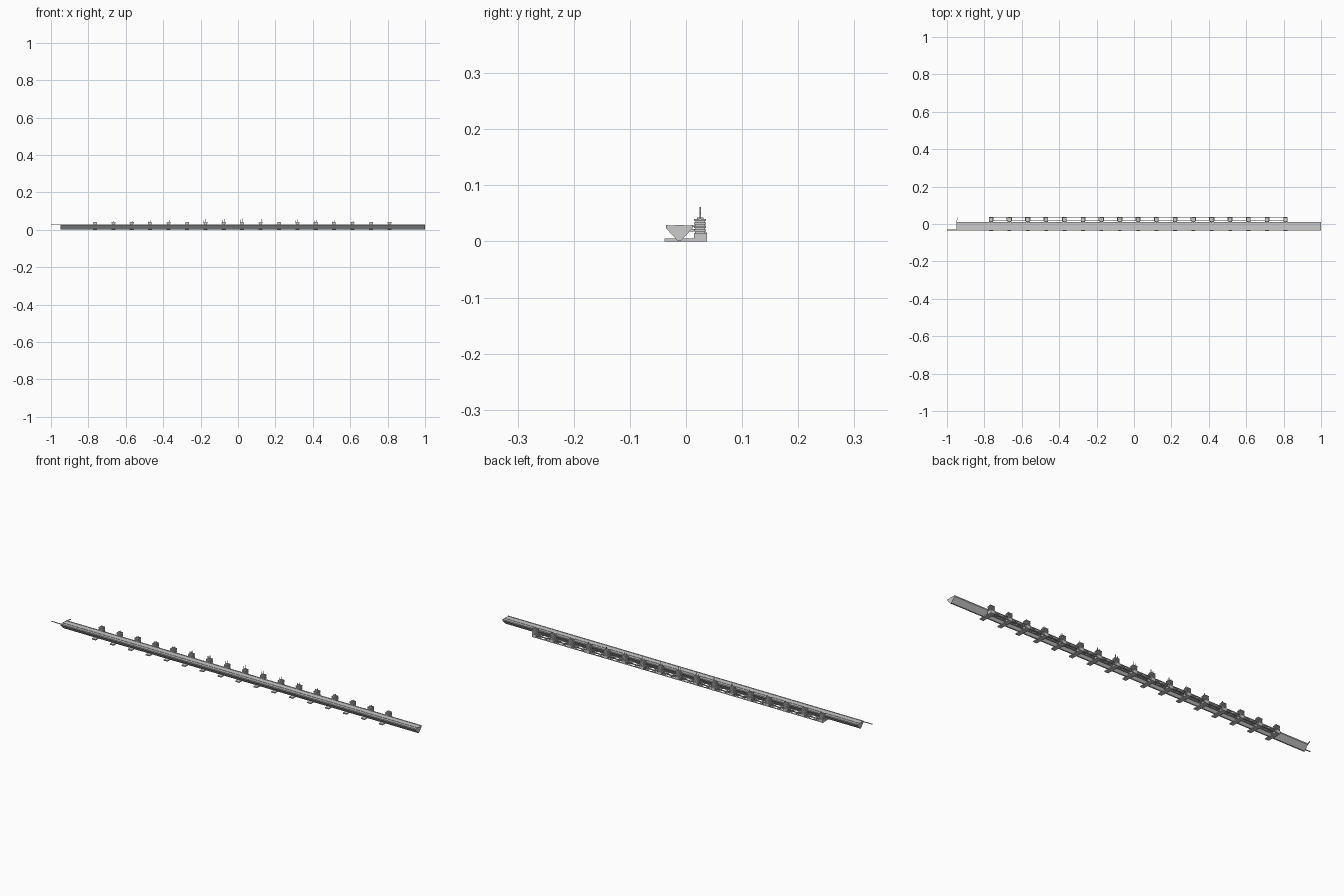
import bpy, bmesh
from mathutils import Vector

if "Cube" in bpy.data.objects:
    bpy.data.objects.remove(bpy.data.objects["Cube"])


def finish(name, bm):
    bmesh.ops.recalc_face_normals(bm, faces=bm.faces)
    me = bpy.data.meshes.new(name)
    bm.to_mesh(me)
    bm.free()
    ob = bpy.data.objects.new(name, me)
    bpy.context.collection.objects.link(ob)
    return ob


def box(bm, x0, x1, y0, y1, z0, z1):
    v = bmesh.ops.create_cube(bm, size=1)['verts']
    bmesh.ops.scale(bm, vec=(x1 - x0, y1 - y0, z1 - z0), verts=v)
    bmesh.ops.translate(bm, vec=((x0 + x1) / 2, (y0 + y1) / 2, (z0 + z1) / 2), verts=v)


def beam(bm, a, b, w):
    a, b = Vector(a), Vector(b)
    d = b - a
    v = bmesh.ops.create_cube(bm, size=1)['verts']
    bmesh.ops.scale(bm, vec=(w, w, d.length), verts=v)
    bmesh.ops.rotate(bm, matrix=d.to_track_quat('Z', 'Y').to_matrix(), verts=v)
    bmesh.ops.translate(bm, vec=(a + b) / 2, verts=v)


def prism(bm, x0, x1, profile):
    rings = [[bm.verts.new((x, y, z)) for y, z in profile] for x in (x0, x1)]
    n = len(profile)
    for r in rings:
        bm.faces.new(r)
    for i in range(n):
        j = (i + 1) % n
        bm.faces.new((rings[0][i], rings[0][j], rings[1][j], rings[1][i]))


# long V-section hull
bm = bmesh.new()
prism(bm, -0.95, 1.0, [(-0.036, 0.028), (-0.036, 0.024), (-0.015, 0.001),
                       (-0.009, 0.001), (0.012, 0.024), (0.012, 0.028)])
finish("hull", bm)

# shallow lengthwise deck strips
bm = bmesh.new()
for y0, y1 in ((-0.036, -0.032), (-0.020, -0.004), (0.008, 0.012)):
    box(bm, -0.95, 1.0, y0, y1, 0.0275, 0.0295)
finish("deck_strips", bm)

# thin rods at the left end
bm = bmesh.new()
box(bm, -1.0, -0.94, -0.034, -0.030, 0.026, 0.0285)
beam(bm, (-0.95, 0.010, 0.027), (-0.942, 0.034, 0.027), 0.003)
finish("end_rods", bm)

COUNT, FIRST, STEP = 17, -0.765, 0.0984
xs = [FIRST + STEP * i for i in range(COUNT)]

# supports: foot, stepped tower, brackets and masts
for i, x in enumerate(xs):
    bm = bmesh.new()
    box(bm, x - 0.010, x + 0.010, -0.038, 0.016, 0, 0.005)
    finish(f"foot_{i}", bm)

    bm = bmesh.new()
    box(bm, x - 0.011, x + 0.011, 0.014, 0.037, 0, 0.015)
    box(bm, x - 0.008, x + 0.008, 0.017, 0.034, 0.015, 0.040)
    for z in (0.018, 0.024, 0.030, 0.036):
        box(bm, x - 0.011, x + 0.011, 0.014, 0.036, z, z + 0.0035)
    box(bm, x - 0.005, x + 0.005, 0.020, 0.031, 0.040, 0.043)
    finish(f"tower_{i}", bm)

    bm = bmesh.new()
    for s in (-1, 1):
        box(bm, x + s * 0.006 - 0.002, x + s * 0.006 + 0.002, 0.006, 0.016, 0.018, 0.022)
    finish(f"bracket_{i}", bm)

    bm = bmesh.new()
    top = 0.061 - 0.013 * min(1, abs(i - 8) / 6)
    for dx, h in ((-0.008, top - 0.006), (0.003, top), (0.010, 0.043)):
        box(bm, x + dx - 0.001, x + dx + 0.001, 0.0240, 0.0265, 0.036, h)
    finish(f"masts_{i}", bm)

# open lattice between neighbouring towers
for i in range(COUNT - 1):
    a, b = xs[i] + 0.009, xs[i + 1] - 0.009
    m = (a + b) / 2
    bm = bmesh.new()
    for y in (0.0175, 0.0355):
        for z in (0.002, 0.014):
            beam(bm, (a, y, z), (b, y, z), 0.003)
        for p, q in ((a, m), (m, b)):
            beam(bm, (p, y, 0.002), (q, y, 0.014), 0.002)
            beam(bm, (p, y, 0.014), (q, y, 0.002), 0.002)
    for x in (a + 0.004, b - 0.004):
        beam(bm, (x, 0.0175, 0.014), (x, 0.0355, 0.014), 0.002)
    finish(f"lattice_{i}", bm)
